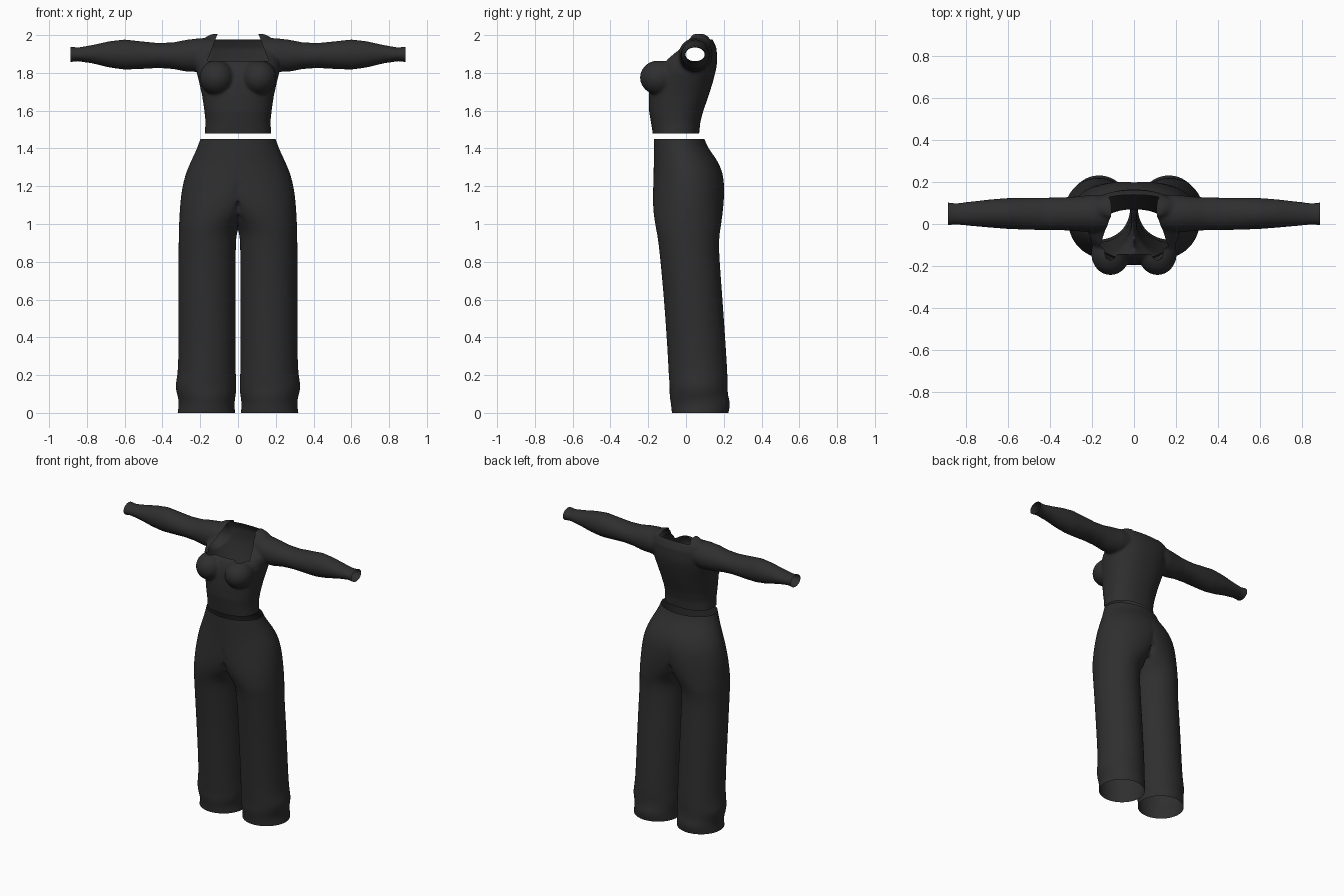
import bpy, bmesh
from math import cos, sin, pi, copysign
from mathutils import Vector, Matrix

old = bpy.data.objects.get("Cube")
if old:
    bpy.data.objects.remove(old, do_unlink=True)

cloth = bpy.data.materials.new("charcoal_cloth")
cloth.use_nodes = True
cloth.diffuse_color = (0.028, 0.028, 0.028, 1)
bsdf = cloth.node_tree.nodes["Principled BSDF"]
bsdf.inputs["Base Color"].default_value = cloth.diffuse_color
bsdf.inputs["Roughness"].default_value = 0.9


def oval(a0, a1, b0, b1, n, power=1.0):
    """Points of an oval that spans a0..a1 and b0..b1."""
    pts = []
    for i in range(n):
        c, s = cos(2 * pi * i / n), sin(2 * pi * i / n)
        c, s = (copysign(abs(v) ** power, v) if abs(v) > 1e-6 else 0 for v in (c, s))
        pts.append(((a0 + a1) / 2 + c * (a1 - a0) / 2, (b0 + b1) / 2 + s * (b1 - b0) / 2))
    return pts


def loft(bm, rings, caps):
    """Skin a row of point rings with quads."""
    rows = [[bm.verts.new(p) for p in ring] for ring in rings]
    n = len(rows[0])
    for lo, hi in zip(rows, rows[1:]):
        for i in range(n):
            j = (i + 1) % n
            bm.faces.new((lo[i], lo[j], hi[j], hi[i]))
    if caps:
        bm.faces.new(rows[0][::-1])
        bm.faces.new(rows[-1])


def make_object(name, bm):
    bmesh.ops.recalc_face_normals(bm, faces=bm.faces)
    mesh = bpy.data.meshes.new(name)
    bm.to_mesh(mesh)
    bm.free()
    mesh.materials.append(cloth)
    obj = bpy.data.objects.new(name, mesh)
    bpy.context.collection.objects.link(obj)
    return obj


def bake(obj):
    """Replace the mesh by its modified result."""
    bpy.context.view_layer.update()
    graph = bpy.context.evaluated_depsgraph_get()
    mesh = bpy.data.meshes.new_from_object(obj.evaluated_get(graph))
    obj.modifiers.clear()
    obj.data = mesh


def smooth(obj):
    for f in obj.data.polygons:
        f.use_smooth = True


# Trousers: one half, height / outer x / inner x / front y / back y
trouser_rows = [
    (0.00, 0.320, 0.015, -0.075, 0.225),
    (0.05, 0.312, 0.020, -0.080, 0.236),
    (0.09, 0.320, 0.012, -0.088, 0.222),
    (0.14, 0.334, 0.008, -0.086, 0.220),
    (0.20, 0.320, 0.012, -0.092, 0.220),
    (0.30, 0.315, 0.012, -0.096, 0.214),
    (0.60, 0.317, 0.013, -0.116, 0.194),
    (0.85, 0.315, 0.012, -0.140, 0.174),
    (0.93, 0.314, 0.010, -0.150, 0.176),
    (0.97, 0.313, 0.000, -0.158, 0.182),
    (1.01, 0.312, -0.03, -0.165, 0.188),
    (1.07, 0.309, -0.10, -0.174, 0.196),
    (1.15, 0.303, -0.18, -0.176, 0.203),
    (1.25, 0.285, -0.24, -0.172, 0.202),
    (1.33, 0.251, -0.25, -0.171, 0.173),
    (1.40, 0.217, -0.217, -0.171, 0.118),
    (1.45, 0.200, -0.200, -0.170, 0.098),
]
bm = bmesh.new()
loft(bm, [[(max(0, x), y, z) for x, y in oval(xi, xo, yf, yb, 40)]
          for z, xo, xi, yf, yb in trouser_rows], False)
middle = [f for f in bm.faces if all(v.co.x < 1e-5 for v in f.verts)]
bmesh.ops.delete(bm, geom=middle, context='FACES')
trousers = make_object("trousers", bm)
mirror = trousers.modifiers.new("mirror", 'MIRROR')
mirror.use_clip = True
mirror.merge_threshold = 0.0005
trousers.modifiers.new("soften", 'SUBSURF').levels = 2
bake(trousers)
smooth(trousers)

# Top, body: height / half width / front y / back y
body_rows = [
    (1.44, 0.178, -0.172, 0.066),
    (1.48, 0.176, -0.176, 0.070),
    (1.54, 0.172, -0.186, 0.076),
    (1.60, 0.178, -0.196, 0.092),
    (1.68, 0.190, -0.197, 0.120),
    (1.75, 0.206, -0.192, 0.142),
    (1.80, 0.218, -0.182, 0.155),
    (1.84, 0.222, -0.165, 0.163),
    (1.87, 0.222, -0.138, 0.165),
    (1.93, 0.215, -0.045, 0.162),
    (1.97, 0.200, 0.000, 0.145),
    (1.99, 0.170, 0.015, 0.130),
    (2.006, 0.140, 0.025, 0.110),
]
bm = bmesh.new()
loft(bm, [[(x, y, z) for x, y in oval(-w, w, yf, yb, 48, 0.88)]
          for z, w, yf, yb in body_rows], True)

# Top, sleeves: x / front y / back y / bottom z / top z
sleeve_rows = [
    (0.12, -0.03, 0.140, 1.82, 1.985),
    (0.20, -0.04, 0.140, 1.805, 1.984),
    (0.27, -0.035, 0.132, 1.806, 1.976),
    (0.34, -0.03, 0.127, 1.820, 1.962),
    (0.42, -0.03, 0.126, 1.826, 1.958),
    (0.52, -0.027, 0.125, 1.820, 1.968),
    (0.60, -0.024, 0.124, 1.817, 1.977),
    (0.68, -0.018, 0.118, 1.828, 1.968),
    (0.77, -0.010, 0.108, 1.850, 1.948),
    (0.85, -0.003, 0.099, 1.862, 1.934),
    (0.89, -0.007, 0.104, 1.856, 1.940),
    (0.93, -0.007, 0.104, 1.856, 1.940),
]
for side in (-1, 1):
    loft(bm, [[(side * x, y, z) for y, z in oval(yf, yb, zb, zt, 28)]
              for x, yf, yb, zb, zt in sleeve_rows], True)
    place = (Matrix.Translation((side * 0.112, -0.142, 1.775))
             @ Matrix.Diagonal((0.092, 0.102, 0.092, 1)))
    bmesh.ops.create_uvsphere(bm, u_segments=28, v_segments=18, radius=1, matrix=place)
top = make_object("fitted_top", bm)

# Merge the pieces into one cloth skin
remesh = top.modifiers.new("merge", 'REMESH')
remesh.mode = 'VOXEL'
remesh.voxel_size = 0.008
soften = top.modifiers.new("soften", 'SMOOTH')
soften.factor = 0.5
soften.iterations = 7
bake(top)

# Cut the waist, cuffs and square neckline open
WAIST, CUFF = 1.48, 0.888
NECK_FRONT, NECK_BACK, NECK_Y = 1.862, 1.977, 0.03
NECK_HALF, SLANT = 0.163, 0.38
cuts = [((0, 0, WAIST), (0, 0, 1)), ((0, 0, NECK_FRONT), (0, 0, 1)),
        ((0, 0, NECK_BACK), (0, 0, 1)), ((0, NECK_Y, 0), (0, 1, 0))]
for side in (-1, 1):
    cuts.append(((side * CUFF, 0, 0), (side, 0, 0)))
    cuts.append(((side * NECK_HALF, 0, NECK_FRONT), (side, 0, SLANT)))


def is_open(p):
    if p.z < WAIST or abs(p.x) > CUFF:
        return True
    rim = NECK_FRONT if p.y < NECK_Y else NECK_BACK
    return p.z > rim and abs(p.x) < NECK_HALF - SLANT * (p.z - NECK_FRONT)


bm = bmesh.new()
bm.from_mesh(top.data)
for point, normal in cuts:
    bmesh.ops.bisect_plane(bm, geom=bm.verts[:] + bm.edges[:] + bm.faces[:], dist=1e-5,
                           plane_co=Vector(point), plane_no=Vector(normal).normalized())
gone = [f for f in bm.faces if is_open(f.calc_center_median())]
bmesh.ops.delete(bm, geom=gone, context='FACES')
bm.to_mesh(top.data)
bm.free()
smooth(top)
